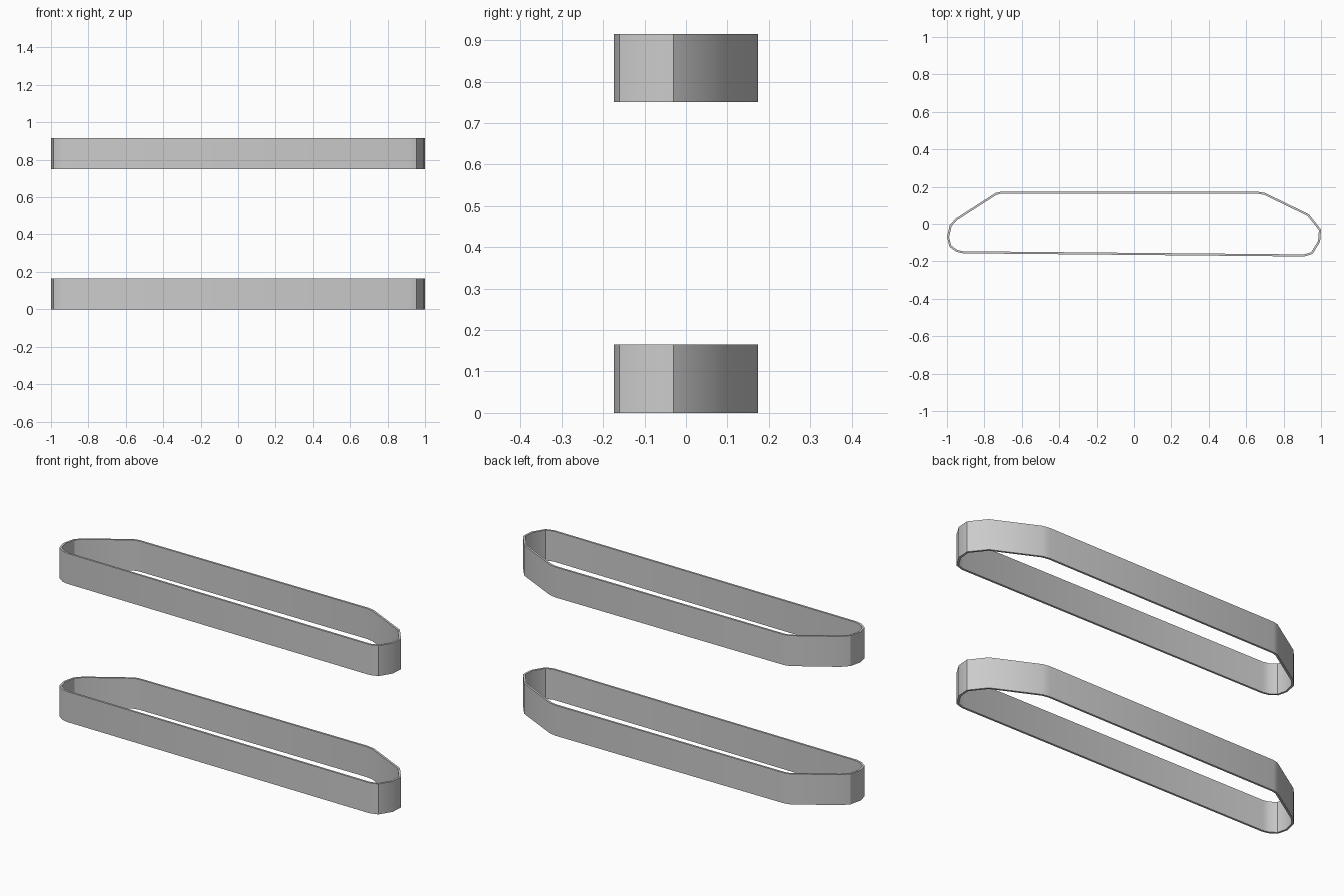
import bpy, math

if "Cube" in bpy.data.objects:
    bpy.data.objects.remove(bpy.data.objects["Cube"])

THICKNESS, HEIGHT = 0.011, 0.165

# outer outline of the track loop, counter-clockwise in x, y
OUTLINE = [
    (-0.915, -0.157), (0.91, -0.174), (0.955, -0.16), (0.995, -0.095),
    (1.0, -0.03), (0.935, 0.053), (0.70, 0.167), (0.66, 0.174),
    (-0.71, 0.174), (-0.74, 0.167), (-0.95, 0.032), (-0.985, -0.005),
    (-1.0, -0.07), (-0.987, -0.122), (-0.95, -0.149),
]


def track(name, z):
    """Closed thin band standing on height z."""
    n = len(OUTLINE)
    verts = [(x, y, h) for h in (z, z + HEIGHT) for x, y in OUTLINE]
    faces = [(i, (i + 1) % n, n + (i + 1) % n, n + i) for i in range(n)]
    mesh = bpy.data.meshes.new(name)
    mesh.from_pydata(verts, [], faces)
    obj = bpy.data.objects.new(name, mesh)
    bpy.context.collection.objects.link(obj)

    # wall thickness grows inward
    solid = obj.modifiers.new("thickness", 'SOLIDIFY')
    solid.thickness = THICKNESS
    solid.offset = -1
    solid.use_even_offset = True
    bpy.ops.object.select_all(action='DESELECT')
    obj.select_set(True)
    bpy.context.view_layer.objects.active = obj
    bpy.ops.object.modifier_apply(modifier=solid.name)
    bpy.ops.object.shade_smooth_by_angle(angle=math.radians(30))
    return obj


# lower and upper bands
track("lower_track", 0.0)
track("upper_track", 0.75)
